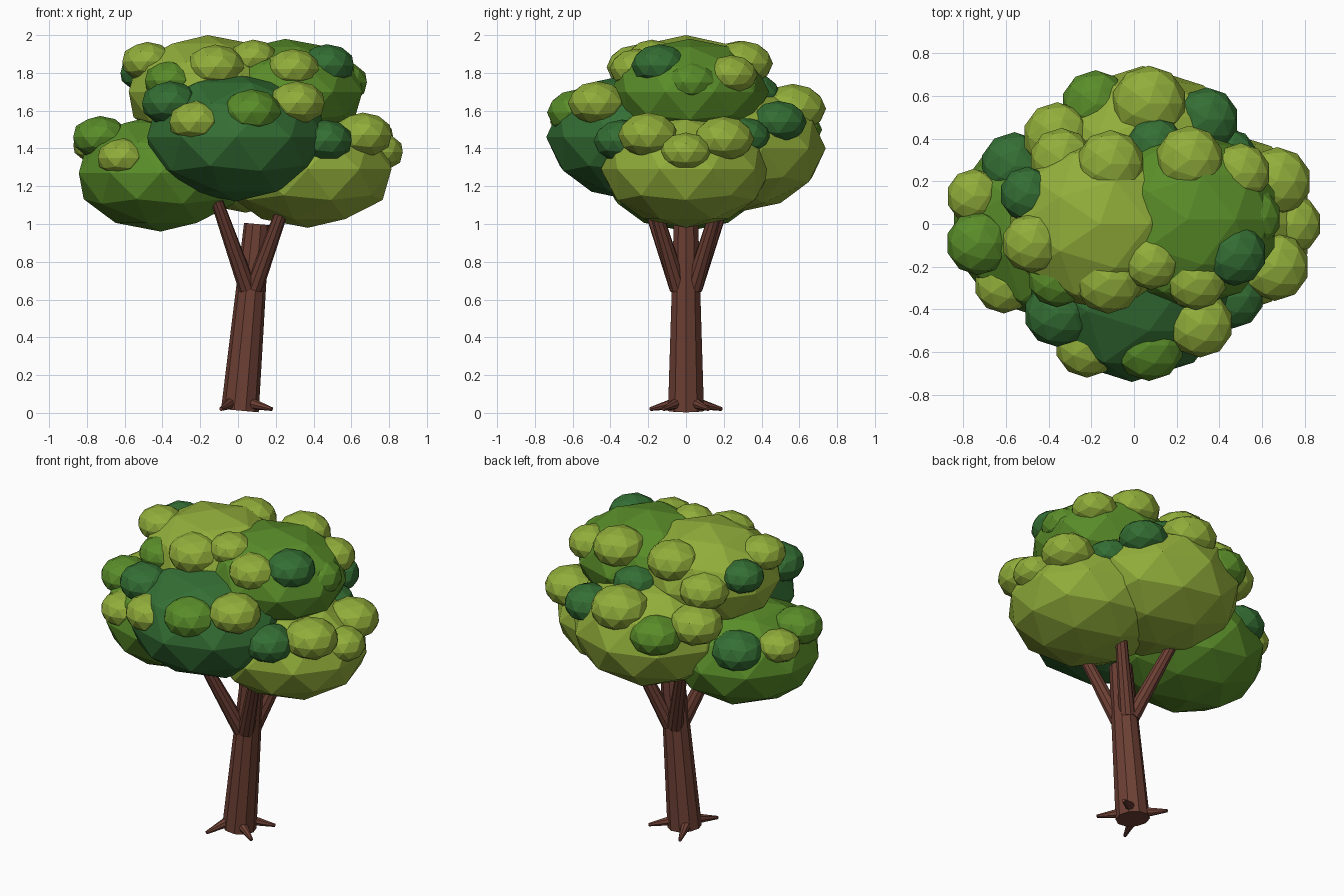
import bpy
import bmesh
from mathutils import Vector, Matrix

default_cube = bpy.data.objects.get("Cube")
if default_cube:
    bpy.data.objects.remove(default_cube, do_unlink=True)


def make_material(name, red, green, blue):
    material = bpy.data.materials.new(name)
    material.use_nodes = True
    colour = (red, green, blue, 1)
    material.diffuse_color = colour
    material.node_tree.nodes["Principled BSDF"].inputs["Base Color"].default_value = colour
    return material


bark = make_material("bark brown", .15, .05, .034)
light = make_material("light leaf green", .285, .42, .043)
middle = make_material("middle leaf green", .1, .265, .022)
dark = make_material("dark leaf green", .034, .156, .034)


def add_object(name, bm, material):
    mesh = bpy.data.meshes.new(name)
    bm.to_mesh(mesh)
    bm.free()
    mesh.materials.append(material)
    obj = bpy.data.objects.new(name, mesh)
    bpy.context.collection.objects.link(obj)
    return obj


def add_limb(name, start, end, start_radius, end_radius, sides):
    """Tapered faceted cylinder between two points."""
    start, end = Vector(start), Vector(end)
    axis = end - start
    bm = bmesh.new()
    bmesh.ops.create_cone(bm, cap_ends=True, segments=sides, radius1=start_radius,
                          radius2=end_radius, depth=axis.length)
    turn = axis.to_track_quat("Z", "Y").to_matrix().to_4x4()
    bm.transform(Matrix.Translation((start + end) / 2) @ turn)
    return add_object(name, bm, bark)


def add_leaf_ball(name, material, centre, size):
    """Flat-faced flattened ball of leaves."""
    bm = bmesh.new()
    bmesh.ops.create_icosphere(bm, subdivisions=2, radius=1)
    bm.transform(Matrix.Translation(centre) @ Matrix.Diagonal((*size, 1)))
    return add_object(name, bm, material)


# Leaning trunk
add_limb("trunk", (.01, 0, .012), (.1, 0, 1), .1, .068, 10)

# Branches and roots, mirrored front to back
for side, label in ((-1, "front"), (1, "back")):
    add_limb(label + "_right_branch", (.05, side * .04, .66), (-.14, side * .23, 1.2), .048, .03, 10)
    add_limb(label + "_left_branch", (.085, side * .04, .66), (.28, side * .2, 1.2), .048, .03, 10)
    add_limb(label + "_right_root", (-.04, side * .06, .05), (-.09, side * .19, .02), .03, .01, 8)
    add_limb(label + "_left_root", (.07, side * .05, .05), (.18, side * .12, .02), .03, .01, 8)

# Large crown masses
add_leaf_ball("right_crown", middle, (-.41, 0, 1.27), (.455, .445, .31))
add_leaf_ball("left_crown", light, (.37, 0, 1.29), (.465, .45, .31))
add_leaf_ball("front_crown", dark, (-.01, -.26, 1.46), (.495, .48, .34))
add_leaf_ball("back_crown", light, (.04, .26, 1.4), (.49, .48, .34))
add_leaf_ball("upper_right_crown", light, (-.16, 0, 1.7), (.44, .41, .3))
add_leaf_ball("upper_left_crown", middle, (.25, .02, 1.7), (.43, .42, .28))

# Small tufts on each mass: colour, position and radius
right_tufts = [
    (middle, (-.73, -.09, 1.46), .14),
    (light, (-.75, .13, 1.42), .12),
    (light, (-.61, -.28, 1.35), .13),
    (dark, (-.56, .27, 1.39), .15),
]
left_tufts = [
    (light, (.66, -.2, 1.47), .15),
    (light, (.67, .2, 1.45), .15),
    (light, (.74, .0, 1.38), .13),
    (dark, (.46, -.34, 1.44), .14),
    (dark, (.44, .31, 1.46), .13),
]
front_tufts = [
    (light, (.31, -.47, 1.64), .145),
    (dark, (-.36, -.42, 1.64), .145),
    (middle, (.07, -.57, 1.59), .155),
    (light, (-.22, -.57, 1.54), .14),
]
back_tufts = [
    (light, (.07, .565, 1.61), .165),
    (middle, (-.18, .56, 1.5), .15),
    (light, (-.36, .41, 1.56), .15),
    (dark, (.34, .49, 1.54), .14),
]
upper_tufts = [
    (light, (-.48, -.09, 1.86), .13),
    (dark, (-.5, .14, 1.8), .12),
    (light, (-.12, -.26, 1.83), .15),
    (middle, (-.36, -.25, 1.76), .13),
    (light, (-.11, .28, 1.85), .15),
    (light, (-.34, .3, 1.73), .14),
    (light, (.08, -.18, 1.88), .12),
    (dark, (.47, -.14, 1.84), .14),
    (light, (.29, -.26, 1.82), .135),
    (light, (.26, .3, 1.85), .15),
    (light, (.5, .24, 1.79), .13),
    (middle, (.54, .03, 1.75), .14),
    (dark, (.1, .36, 1.69), .13),
]
tuft_groups = {
    "right_tuft": right_tufts,
    "left_tuft": left_tufts,
    "front_tuft": front_tufts,
    "back_tuft": back_tufts,
    "upper_tuft": upper_tufts,
}
for group_name, tufts in tuft_groups.items():
    for material, centre, radius in tufts:
        width = radius * 1.07
        add_leaf_ball(group_name, material, centre, (width, width, radius * .8))
